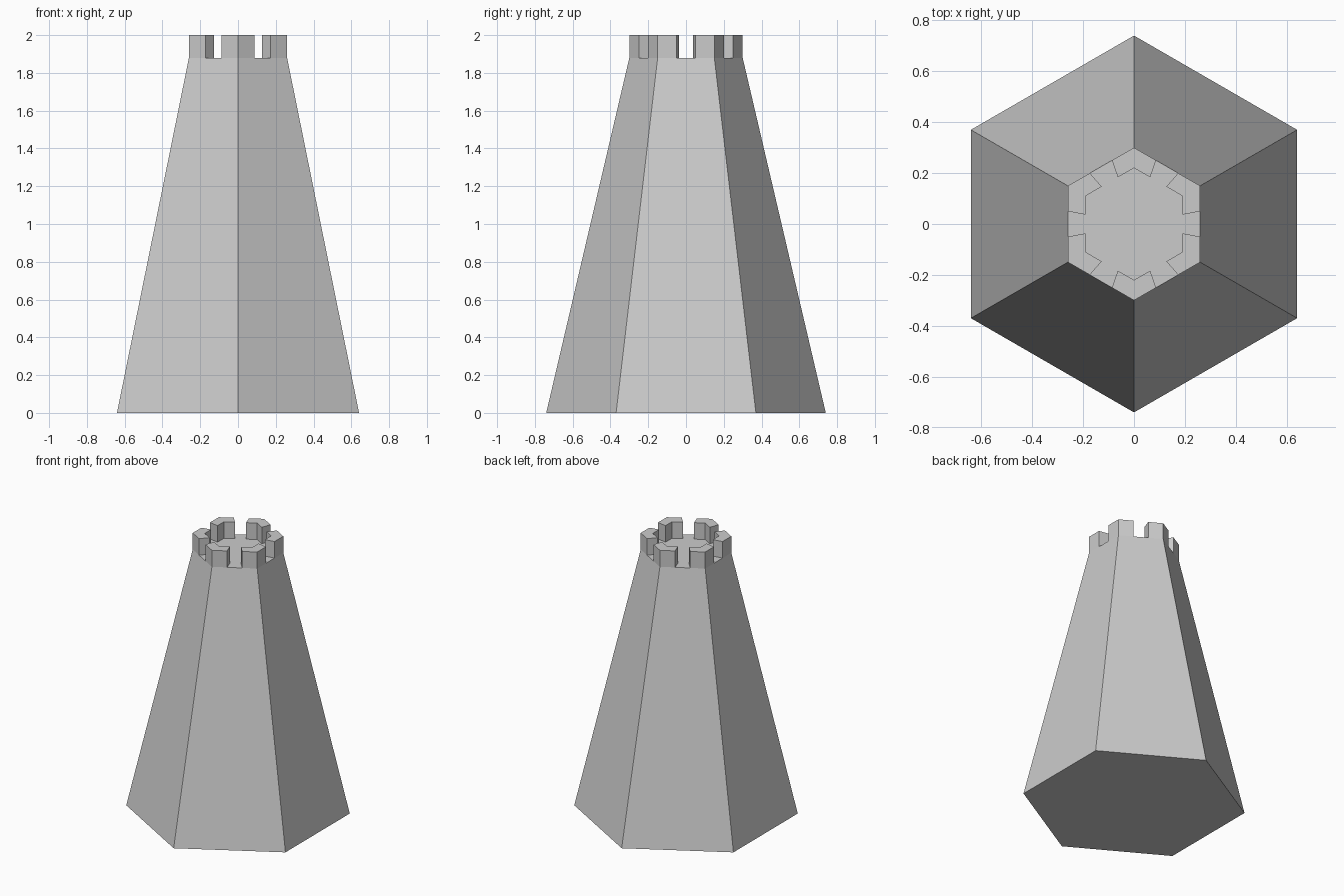
import bpy, bmesh
from math import cos, sin, radians
from mathutils import Vector

cube = bpy.data.objects.get("Cube")
if cube:
    bpy.data.objects.remove(cube)

BASE_R, TOP_R, INNER_R = 0.74, 0.30, 0.22
DECK_Z, TOP_Z = 1.88, 2.0

stone = bpy.data.materials.new("grey_stone")
stone.use_nodes = True
grey = (0.6, 0.6, 0.6, 1)
stone.diffuse_color = grey
stone.node_tree.nodes["Principled BSDF"].inputs["Base Color"].default_value = grey


def hexagon(radius, z):
    """Corner points with one corner on +y."""
    return [Vector((radius * cos(radians(90 + 60 * i)),
                    radius * sin(radians(90 + 60 * i)), z)) for i in range(6)]


def split_ring(bm, radius, z):
    """Hexagon with every edge divided in thirds."""
    pts = hexagon(radius, z)
    return [bm.verts.new(p.lerp(pts[(i + 1) % 6], k / 3))
            for i, p in enumerate(pts) for k in range(3)]


bm = bmesh.new()
base = [bm.verts.new(p) for p in hexagon(BASE_R, 0)]
outer = split_ring(bm, TOP_R, DECK_Z)
inner = split_ring(bm, INNER_R, DECK_Z)
n = len(outer)

# Underside, tapered walls and deck
bm.faces.new(base[::-1])
bm.faces.new(inner)
for i in range(6):
    rim = [outer[(3 * i + k) % n] for k in range(4)]
    bm.faces.new([base[i], base[(i + 1) % 6]] + rim[::-1])

# Gaps on the edges, merlons wrapped round the corners
merlons = []
for i in range(0, n, 3):
    a, b, c = i - 1, i, i + 1
    d = (i + 2) % n
    merlons.append(bm.faces.new([outer[a], outer[b], outer[c],
                                 inner[c], inner[b], inner[a]]))
    bm.faces.new([outer[c], outer[d], inner[d], inner[c]])

# Raise the merlons
for face in merlons:
    raised = bmesh.ops.extrude_face_region(bm, geom=[face])["geom"]
    verts = [g for g in raised if isinstance(g, bmesh.types.BMVert)]
    bmesh.ops.translate(bm, verts=verts, vec=(0, 0, TOP_Z - DECK_Z))
    if face.is_valid:
        bm.faces.remove(face)

bmesh.ops.recalc_face_normals(bm, faces=bm.faces)
mesh = bpy.data.meshes.new("tower")
bm.to_mesh(mesh)
bm.free()
mesh.materials.append(stone)
tower = bpy.data.objects.new("tower", mesh)
bpy.context.collection.objects.link(tower)
